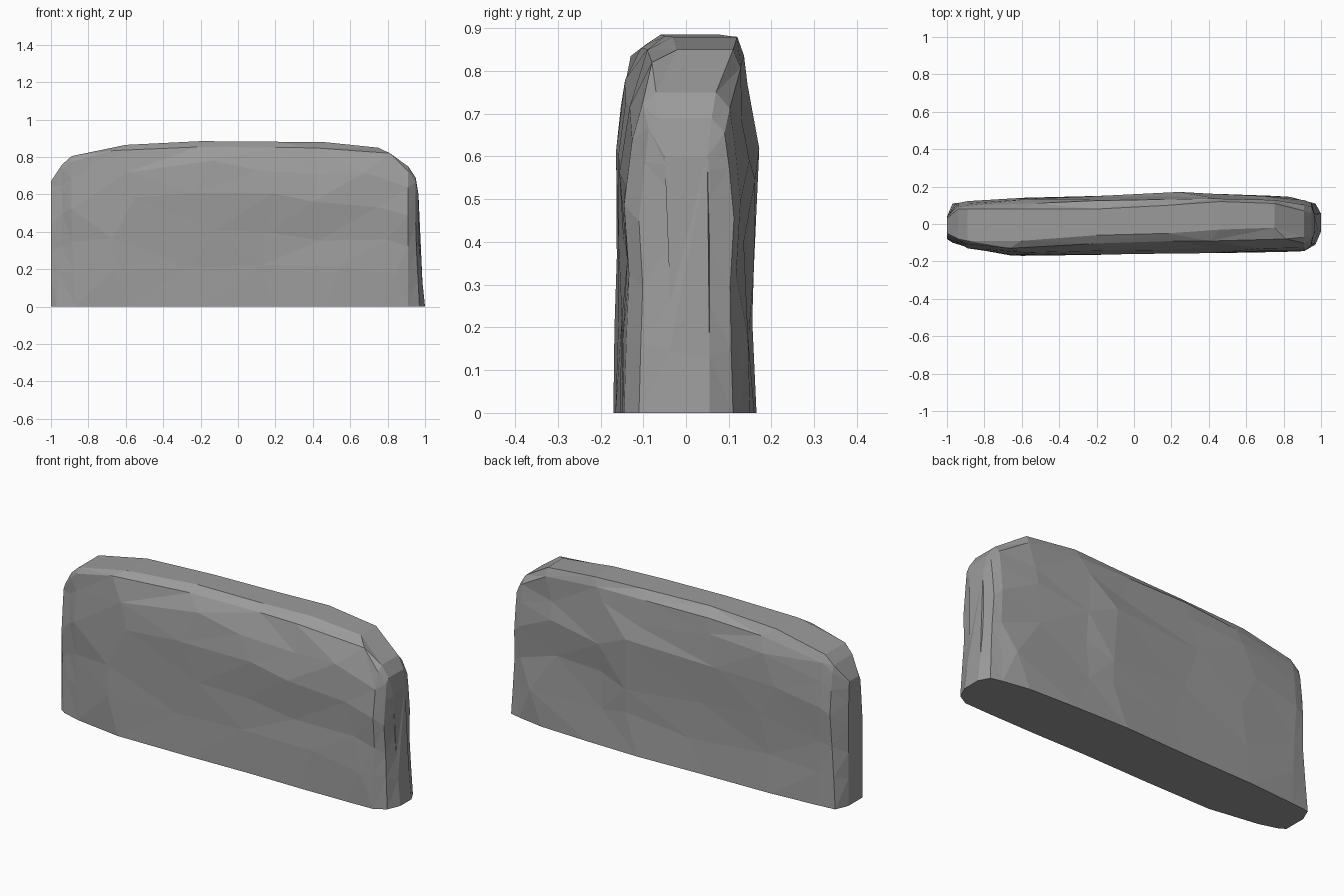
import bpy, bmesh, random

if "Cube" in bpy.data.objects:
    bpy.data.objects.remove(bpy.data.objects["Cube"])
random.seed(4)

# Stations along the slab: x at base, x at top, front y, back y, top z, top-front y, top-back y
stations = [
    (-1.00, -1.00, -0.08, 0.04, 0.67, -0.05, 0.03),
    (-0.97, -0.94, -0.10, 0.11, 0.76, -0.08, 0.08),
    (-0.87, -0.89, -0.13, 0.12, 0.805, -0.09, 0.08),
    (-0.60, -0.60, -0.17, 0.14, 0.865, -0.09, 0.08),
    (-0.20, -0.20, -0.165, 0.15, 0.885, -0.06, 0.08),
    (0.18, 0.18, -0.155, 0.165, 0.882, -0.05, 0.10),
    (0.48, 0.46, -0.155, 0.16, 0.88, -0.03, 0.12),
    (0.76, 0.75, -0.15, 0.15, 0.85, -0.02, 0.11),
    (0.91, 0.91, -0.145, 0.125, 0.75, -0.07, 0.07),
    (0.97, 0.95, -0.11, 0.11, 0.69, -0.07, 0.06),
    (1.00, 0.965, -0.04, 0.05, 0.60, -0.05, 0.05),
]
# Side profile: height fraction and share of the full half-depth
front = [(0, 1), (0.24, 0.96), (0.43, 0.92), (0.65, 1.0), (0.85, 0.87)]
back = [(0.95, 0.82), (0.83, 0.92), (0.66, 1.02), (0.43, 0.94), (0.22, 0.96), (0, 1)]

bm = bmesh.new()
rings = []
for i, (x0, x1, yf, yb, zt, rf, rb) in enumerate(stations):
    inner = 2 < i < 8

    def point(y, f):
        # chipped surface: small seeded offsets away from base, rim and ends
        chip = inner and 0 < f < 1
        jy = random.uniform(-0.008, 0.008) if chip else 0
        jx = random.uniform(-0.08, 0.08) if chip else 0
        jz = random.uniform(-0.04, 0.04) if chip and f < 0.9 else 0
        t = min(1, f * 1.8)
        return bm.verts.new((x0 + (x1 - x0) * t + jx, y + jy, f * zt + jz))

    ring = [point(yf * s, f) for f, s in front]
    ring += [point((yf * 0.75 + rf) / 1.75, 0.965), point(rf, 1), point(rb, 1)]
    ring += [point(max(yb * s, rb + 0.005), f) for f, s in back]
    rings.append(ring)

# Skin between stations, then close both ends
for a, b in zip(rings, rings[1:]):
    for k in range(len(a)):
        n = (k + 1) % len(a)
        bm.faces.new((a[k], b[k], b[n], a[n]))
bm.faces.new(rings[0])
bm.faces.new(rings[-1][::-1])
bmesh.ops.triangulate(bm, faces=bm.faces[:], quad_method='SHORT_EDGE')
bmesh.ops.recalc_face_normals(bm, faces=bm.faces[:])

mesh = bpy.data.meshes.new("stone_slab")
bm.to_mesh(mesh)
bm.free()

# Dark grey stone
stone = bpy.data.materials.new("dark_stone")
stone.diffuse_color = (0.33, 0.33, 0.33, 1)
stone.use_nodes = True
stone.node_tree.nodes["Principled BSDF"].inputs["Base Color"].default_value = stone.diffuse_color
mesh.materials.append(stone)
bpy.context.collection.objects.link(bpy.data.objects.new("stone_slab", mesh))
